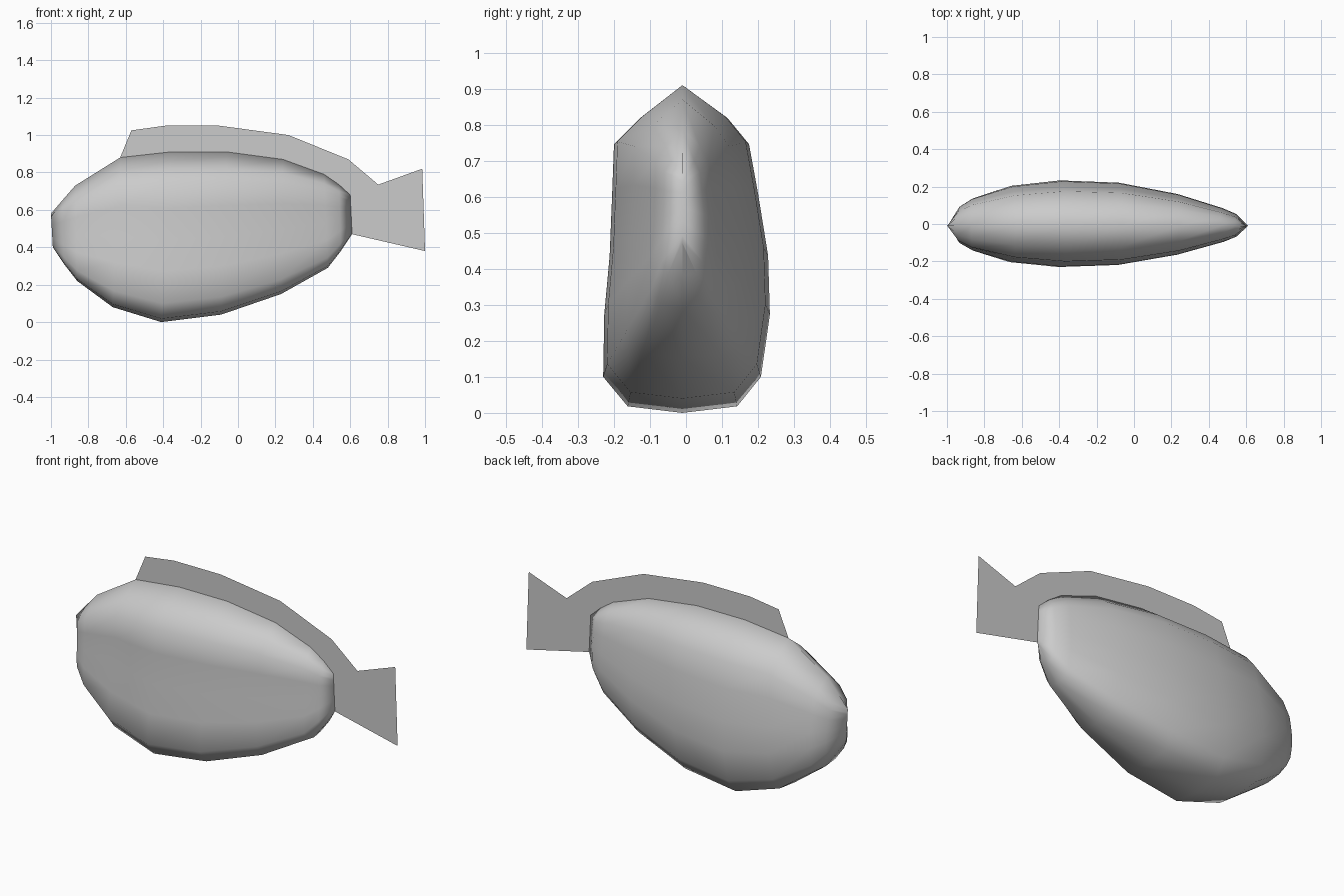
import bpy, bmesh

if "Cube" in bpy.data.objects:
    bpy.data.objects.remove(bpy.data.objects["Cube"])

CY = -0.01  # plane of the fins

# Body stations: top x, top z, bottom x, bottom z, width scale
STATIONS = [
    (-1.00, 0.58, -0.99, 0.40, 0.00),
    (-0.94, 0.65, -0.93, 0.31, 0.42),
    (-0.87, 0.73, -0.86, 0.22, 0.60),
    (-0.63, 0.88, -0.67, 0.08, 0.88),
    (-0.36, 0.91, -0.41, 0.00, 1.00),
    (-0.06, 0.91, -0.09, 0.04, 0.95),
    (0.24, 0.87, 0.23, 0.15, 0.70),
    (0.46, 0.79, 0.48, 0.29, 0.39),
    (0.54, 0.735, 0.55, 0.38, 0.26),
    (0.60, 0.68, 0.61, 0.47, 0.00),
]
# Cross-section: fraction from top to bottom, half width on +y, half width on -y
SECTION = [(0.10, 0.125, 0.117), (0.18, 0.185, 0.190), (0.33, 0.210, 0.195),
           (0.52, 0.238, 0.202), (0.70, 0.243, 0.217), (0.89, 0.218, 0.220),
           (0.98, 0.152, 0.152)]


def make_object(name, bm):
    bmesh.ops.recalc_face_normals(bm, faces=bm.faces)
    mesh = bpy.data.meshes.new(name)
    bm.to_mesh(mesh)
    bm.free()
    obj = bpy.data.objects.new(name, mesh)
    bpy.context.collection.objects.link(obj)
    return obj


# Body lofted from nose edge to tail edge
bm = bmesh.new()
loop = ([(0, 0)] + [(t, r) for t, r, l in SECTION] + [(1, 0)]
        + [(t, -l) for t, r, l in reversed(SECTION)])
rings = []
for tx, tz, bx, bz, w in STATIONS:
    rings.append([bm.verts.new((tx + (bx - tx) * t, CY + y * w, tz + (bz - tz) * t))
                  for t, y in loop])
n = len(loop)
for a, b in zip(rings, rings[1:]):
    for i in range(n):
        j = (i + 1) % n
        bm.faces.new((a[i], a[j], b[j], b[i]))
bmesh.ops.remove_doubles(bm, verts=bm.verts, dist=0.0005)
body = make_object("body", bm)
for p in body.data.polygons:
    p.use_smooth = True

# Back fin and tail fin: one flat sheet following the back of the body
outer = [(-0.63, 0.88), (-0.57, 1.025), (-0.39, 1.05), (-0.10, 1.05), (0.27, 1.0),
         (0.59, 0.87), (0.75, 0.735), (0.985, 0.82), (1.0, 0.38), (0.61, 0.47)]
inner = [(s[0], s[1]) for s in reversed(STATIONS[4:])]
bm = bmesh.new()
sheet = bm.faces.new([bm.verts.new((x, CY, z)) for x, z in outer + inner])
bmesh.ops.triangulate(bm, faces=[sheet])
make_object("back_and_tail_fin", bm)
